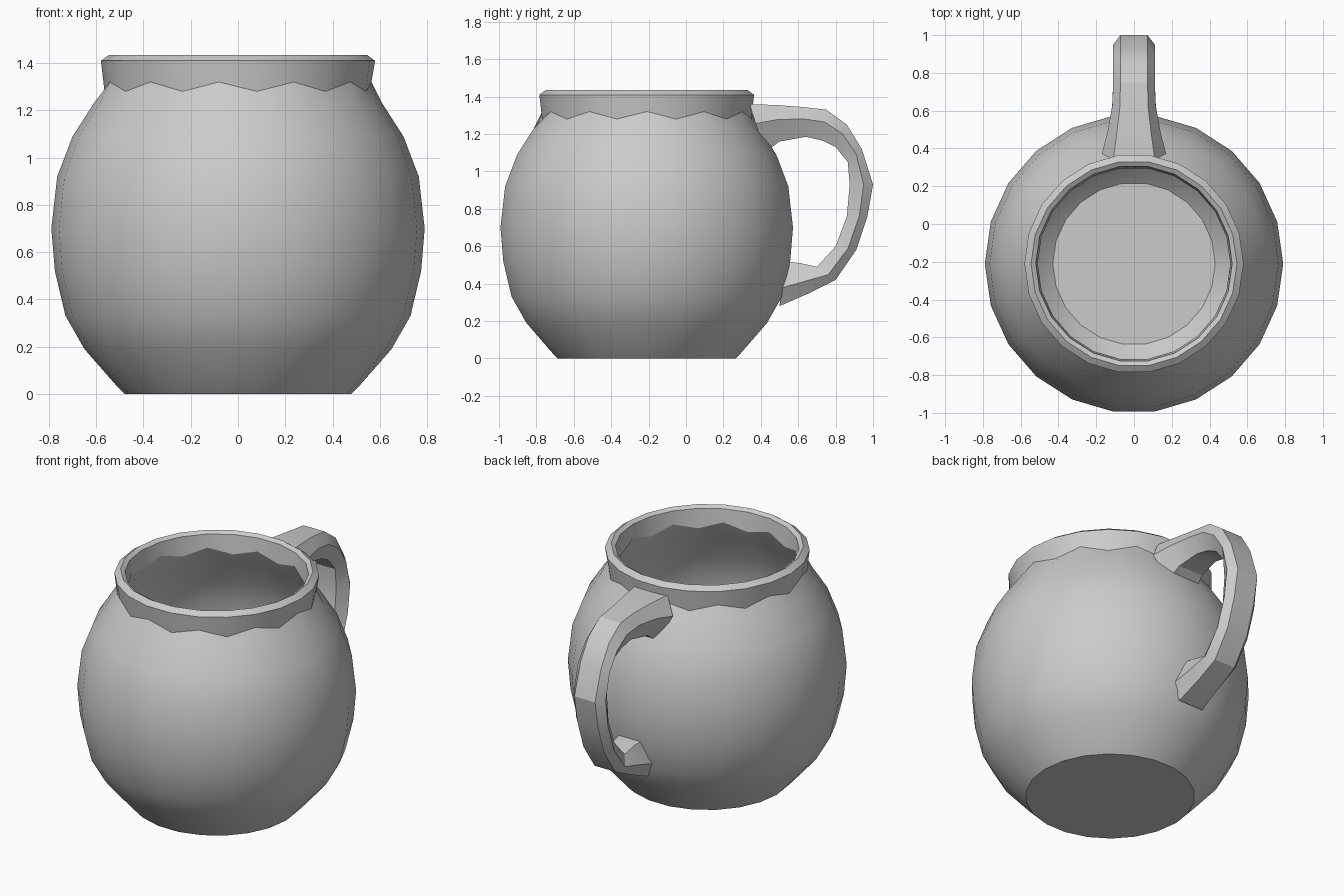
import bpy
import bmesh
from math import cos, sin, pi, radians
from mathutils import Vector

cube = bpy.data.objects.get("Cube")
if cube:
    bpy.data.objects.remove(cube)

CENTER_Y = -0.21
SIDES = 22

grey = bpy.data.materials.new("plain_grey")
grey.use_nodes = True
colour = (0.6, 0.6, 0.6, 1)
grey.diffuse_color = colour
grey.node_tree.nodes["Principled BSDF"].inputs["Base Color"].default_value = colour


def finish(bm, name, angle):
    bmesh.ops.recalc_face_normals(bm, faces=bm.faces)
    mesh = bpy.data.meshes.new(name)
    bm.to_mesh(mesh)
    bm.free()
    mesh.materials.append(grey)
    obj = bpy.data.objects.new(name, mesh)
    bpy.context.collection.objects.link(obj)
    bpy.ops.object.select_all(action='DESELECT')
    obj.select_set(True)
    bpy.context.view_layer.objects.active = obj
    bpy.ops.object.shade_smooth_by_angle(angle=radians(angle))
    return obj


def skin(bm, rings):
    """Bridge consecutive rings and cap both ends."""
    n = len(rings[0])
    for a, b in zip(rings, rings[1:]):
        for i in range(n):
            j = (i + 1) % n
            bm.faces.new((a[i], a[j], b[j], b[i]))
    bm.faces.new(rings[0])
    bm.faces.new(rings[-1])


# Pot: one closed profile running up the outside and down the inside
outside = [(0.48, 0.0), (0.51, 0.03), (0.65, 0.19), (0.73, 0.33), (0.775, 0.52),
           (0.79, 0.70), (0.765, 0.92), (0.70, 1.09), (0.61, 1.23),
           (0.565, 1.30), (0.58, 1.41), (0.545, 1.435)]
inside = [(0.52, 1.42), (0.51, 1.32), (0.56, 1.22), (0.65, 1.07), (0.71, 0.90),
          (0.73, 0.70), (0.71, 0.52), (0.66, 0.35), (0.57, 0.20), (0.43, 0.08)]
bm = bmesh.new()
rings = []
for r, z in outside + inside:
    ring = []
    for i in range(SIDES):
        a = 2 * pi * i / SIDES
        # uneven crease below the lip
        dz = 0.02 * (-1) ** i if z in (1.30, 1.32) else 0
        ring.append(bm.verts.new((r * cos(a), CENTER_Y + r * sin(a), z + dz)))
    rings.append(ring)
skin(bm, rings)
finish(bm, "pot", 32)

# Handle: six-sided section swept between outer and inner contours
# (outer y, z), (inner y, z), half width
stations = [
    ((0.34, 1.36), (0.42, 1.10), 0.17),
    ((0.48, 1.355), (0.50, 1.16), 0.14),
    ((0.62, 1.345), (0.64, 1.185), 0.115),
    ((0.75, 1.33), (0.73, 1.165), 0.11),
    ((0.86, 1.25), (0.80, 1.13), 0.11),
    ((0.94, 1.12), (0.865, 1.05), 0.11),
    ((1.00, 0.93), (0.875, 0.93), 0.11),
    ((0.97, 0.76), (0.86, 0.76), 0.11),
    ((0.91, 0.58), (0.80, 0.60), 0.11),
    ((0.80, 0.42), (0.70, 0.49), 0.11),
    ((0.66, 0.35), (0.61, 0.51), 0.115),
    ((0.50, 0.28), (0.52, 0.52), 0.13),
]
bm = bmesh.new()
rings = []
for outer, inner, w in stations:
    o, i = Vector((0, *outer)), Vector((0, *inner))
    section = [(-0.65, 0), (0.65, 0), (1, 0.4), (0.6, 1), (-0.6, 1), (-1, 0.4)]
    rings.append([bm.verts.new(o.lerp(i, t) + Vector((w * s, 0, 0))) for s, t in section])
skin(bm, rings)
finish(bm, "handle", 25)
